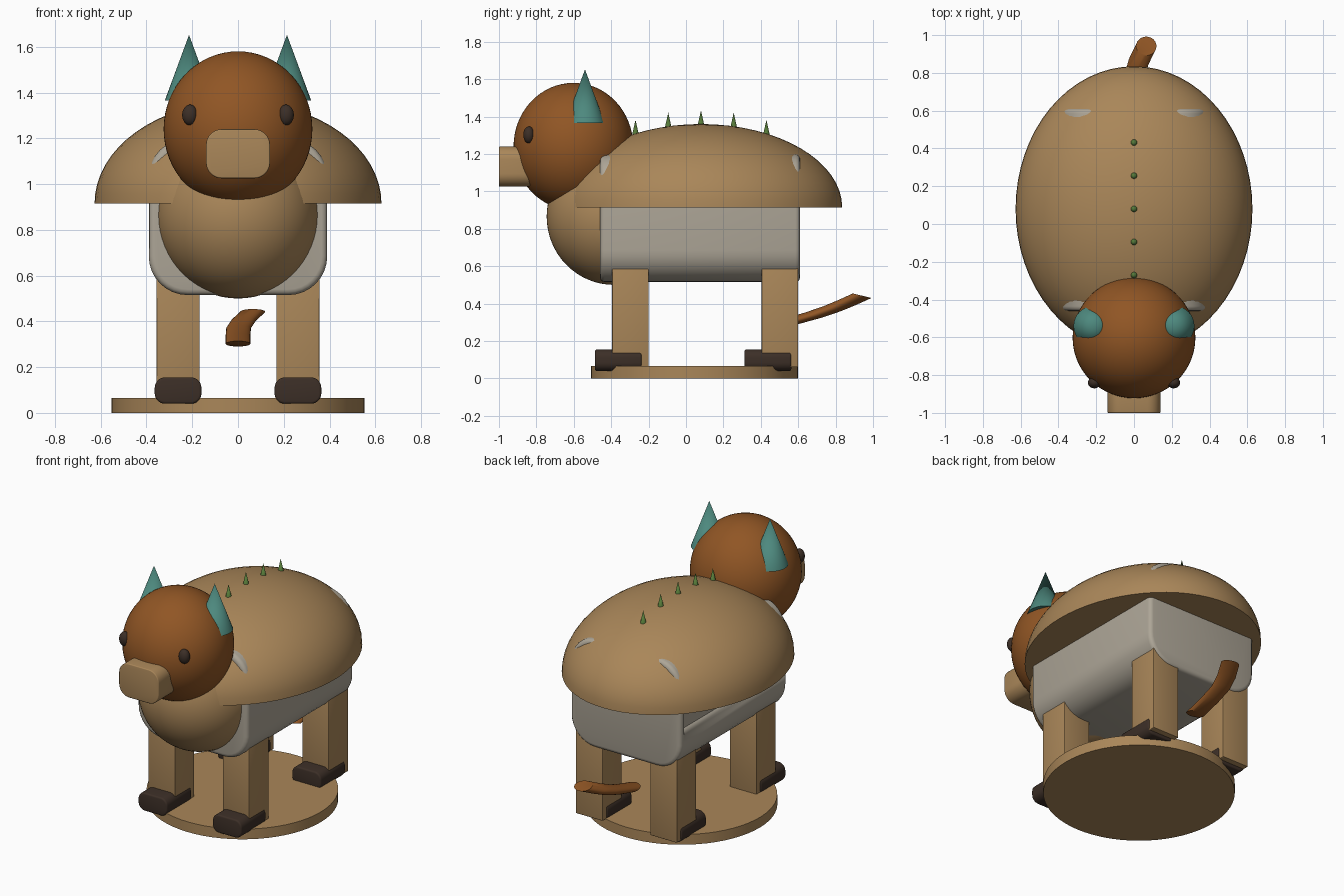
import bpy, bmesh, math
from mathutils import Matrix, Vector

if "Cube" in bpy.data.objects:
    bpy.data.objects.remove(bpy.data.objects["Cube"], do_unlink=True)


def material(name, rgb):
    m = bpy.data.materials.new(name)
    m.use_nodes = True
    m.diffuse_color = (*rgb, 1)
    m.node_tree.nodes["Principled BSDF"].inputs["Base Color"].default_value = (*rgb, 1)
    return m


TAN = material("tan", (0.40, 0.24, 0.10))
BROWN = material("rust brown", (0.28, 0.092, 0.018))
DARK = material("dark brown", (0.045, 0.028, 0.02))
TEAL = material("teal", (0.075, 0.25, 0.21))
GREEN = material("leaf green", (0.09, 0.19, 0.04))
GREY = material("warm grey", (0.42, 0.38, 0.31))


def finish(bm, name, mat):
    """Turn a bmesh into a named, smooth shaded object."""
    bmesh.ops.recalc_face_normals(bm, faces=bm.faces)
    mesh = bpy.data.meshes.new(name)
    bm.to_mesh(mesh)
    bm.free()
    ob = bpy.data.objects.new(name, mesh)
    bpy.context.collection.objects.link(ob)
    mesh.materials.append(mat)
    bpy.ops.object.select_all(action="DESELECT")
    ob.select_set(True)
    bpy.context.view_layer.objects.active = ob
    bpy.ops.object.shade_smooth_by_angle(angle=math.radians(35))
    return ob


def placed(center, scale):
    return Matrix.Translation(center) @ Matrix.Diagonal((*scale, 1))


def ellipsoid(name, mat, center, radii, dome=False):
    bm = bmesh.new()
    bmesh.ops.create_uvsphere(bm, u_segments=64, v_segments=32, radius=1)
    if dome:
        cut = bmesh.ops.bisect_plane(bm, geom=bm.verts[:] + bm.edges[:] + bm.faces[:],
                                     plane_co=(0, 0, 0), plane_no=(0, 0, 1), clear_inner=True)
        rim = [e for e in bm.edges if e.is_boundary]
        bmesh.ops.contextual_create(bm, geom=rim)
    bm.transform(placed(center, radii))
    return finish(bm, name, mat)


def cone(name, mat, base, r1, r2, height, segments=32):
    bm = bmesh.new()
    bmesh.ops.create_cone(bm, cap_ends=True, segments=segments, radius1=r1, radius2=r2, depth=height)
    bm.transform(Matrix.Translation(Vector(base) + Vector((0, 0, height / 2))))
    return finish(bm, name, mat)


def block(name, mat, low, high, radius=0, edge=0):
    """Box from corner to corner; edges along y rounded, end rims softened."""
    low, high = Vector(low), Vector(high)
    bm = bmesh.new()
    bmesh.ops.create_cube(bm, size=1)
    bm.transform(placed((low + high) / 2, high - low))
    if radius:
        along = [e for e in bm.edges
                 if abs(e.verts[0].co.y - e.verts[1].co.y) > 0.01]
        bmesh.ops.bevel(bm, geom=along, offset=radius, segments=8, profile=0.5, affect="EDGES")
    if edge:
        bm.normal_update()
        sharp = [e for e in bm.edges if e.calc_face_angle(0) > 0.7]
        bmesh.ops.bevel(bm, geom=sharp, offset=edge, segments=3, profile=0.5, affect="EDGES")
    return finish(bm, name, mat)


# Stand
cone("stand", TAN, (0, 0.045, 0), 0.553, 0.553, 0.065, 64)

# Body with a long notch in its right flank
body = block("body", GREY, (-0.39, -0.46, 0.515), (0.39, 0.61, 1.2), 0.17, 0.025)
cutter = block("flank_cutter", GREY, (-0.6, -0.44, 0.75), (-0.335, 0.575, 0.94))
cutter.hide_render = True
cutter.hide_set(True)
notch = body.modifiers.new("flank notch", "BOOLEAN")
notch.operation = "DIFFERENCE"
notch.object = cutter

# Shell, chest and head
ellipsoid("shell", TAN, (0, 0.08, 0.915), (0.627, 0.755, 0.445), dome=True)
ellipsoid("chest", TAN, (0, -0.385, 0.865), (0.355, 0.36, 0.365))
ellipsoid("head", BROWN, (0, -0.602, 1.24), (0.325, 0.32, 0.34))
block("snout", TAN, (-0.14, -1.0, 1.025), (0.14, -0.8, 1.24), 0.07, 0.006)

# Paired parts
for side, s in (("left", 1), ("right", -1)):
    ellipsoid(f"{side}_eye", DARK, (s * 0.21, -0.84, 1.302), (0.034, 0.03, 0.045))
    cone(f"{side}_ear", TEAL, (s * 0.214, -0.54, 1.365), 0.106, 0, 0.287)
    for end, y in (("front", -0.395), ("back", 0.405)):
        x = s * 0.262
        block(f"{end}_{side}_leg", TAN, (x - 0.094, y, 0.06), (x + 0.094, y + 0.195, 0.6), 0, 0.004)
        block(f"{end}_{side}_foot", DARK, (x - 0.102, y - 0.092, 0.04),
              (x + 0.102, y + 0.158, 0.155), 0.045, 0.01)

# Spikes along the back
for i in range(5):
    y = -0.27 + i * 0.175
    z = 0.915 + 0.445 * math.sqrt(1 - ((y - 0.08) / 0.755) ** 2)
    cone(f"back_spike_{i + 1}", GREEN, (0, y, z - 0.012), 0.019, 0, 0.085, 16)

# Tail: tilted discs swept along a bent path
path = [(0, 0.55, 0.302), (0, 0.68, 0.338), (0.003, 0.78, 0.372),
        (0.025, 0.86, 0.405), (0.065, 0.942, 0.442)]
bm = bmesh.new()
rings = []
for p in path:
    ring = []
    for k in range(24):
        a = math.tau * k / 24
        off = Vector((math.cos(a) * 0.054, math.sin(a) * 0.05, -math.sin(a) * 0.012))
        ring.append(bm.verts.new(Vector(p) + off))
    rings.append(ring)
for a, b in zip(rings, rings[1:]):
    for k in range(24):
        n = (k + 1) % 24
        bm.faces.new((a[k], a[n], b[n], b[k]))
bm.faces.new(rings[0])
bm.faces.new(rings[-1])
finish(bm, "tail", BROWN)
